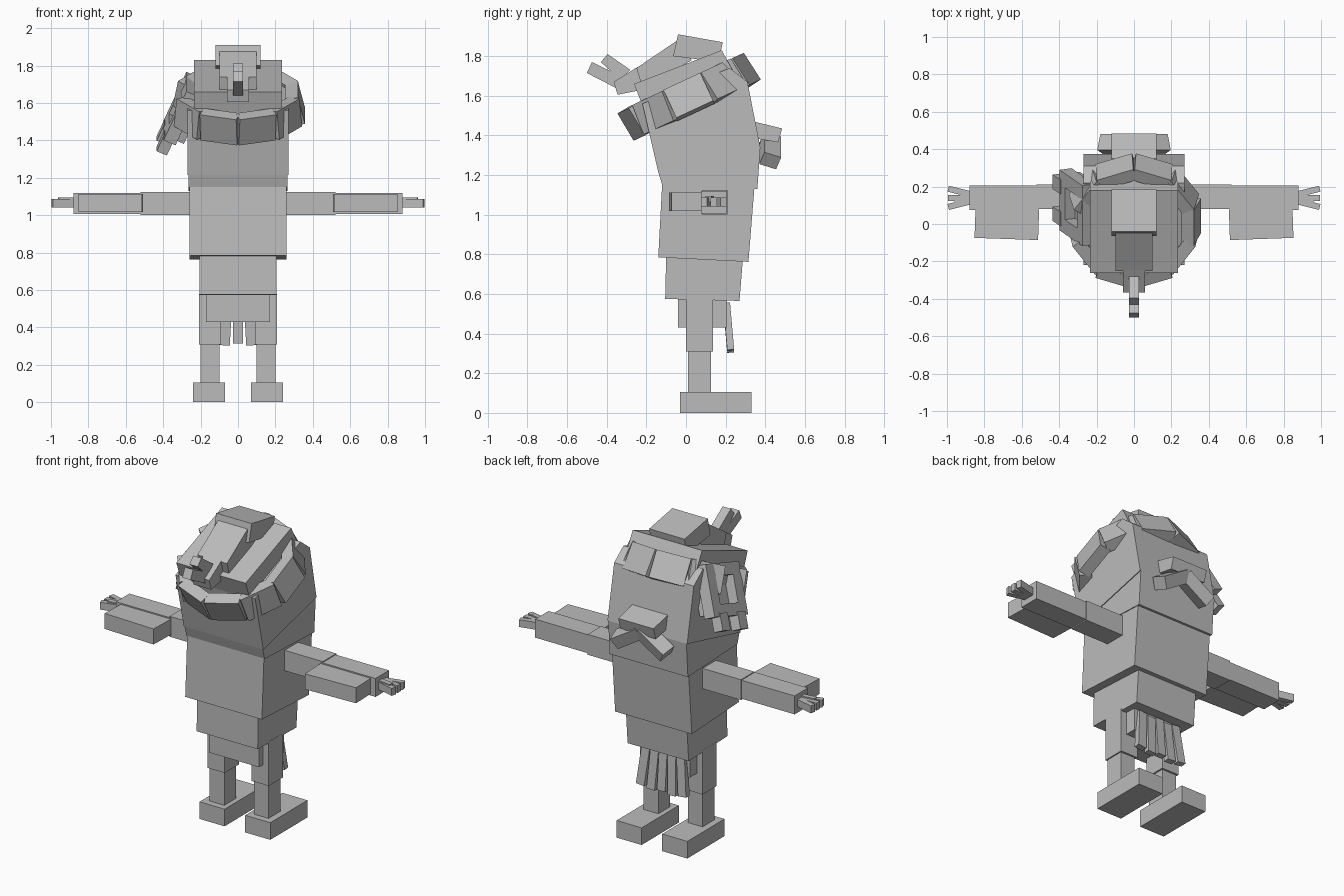
import bpy, bmesh
from math import radians, sin, cos, pi
from mathutils import Matrix, Vector, Euler

default = bpy.data.objects.get("Cube")
if default:
    bpy.data.objects.remove(default, do_unlink=True)

grey = bpy.data.materials.new("plain_grey")
grey.use_nodes = True
colour = (0.5, 0.5, 0.5, 1)
grey.diffuse_color = colour
grey.node_tree.nodes["Principled BSDF"].inputs["Base Color"].default_value = colour


def finish(name, bm):
    bmesh.ops.recalc_face_normals(bm, faces=bm.faces)
    mesh = bpy.data.meshes.new(name)
    bm.to_mesh(mesh)
    bm.free()
    mesh.materials.append(grey)
    obj = bpy.data.objects.new(name, mesh)
    bpy.context.collection.objects.link(obj)
    return obj


def box(name, centre, size, rot=Matrix()):
    bm = bmesh.new()
    matrix = Matrix.Translation(centre) @ rot.to_4x4() @ Matrix.Diagonal((*size, 1))
    bmesh.ops.create_cube(bm, size=1, matrix=matrix)
    return finish(name, bm)


def span(name, x, y, z):
    """Box given by its limits on each axis."""
    limits = (x, y, z)
    return box(name, [(a + b) / 2 for a, b in limits], [abs(b - a) for a, b in limits])


def prism(name, half_width, profile):
    """Side profile of (y, z) points, extruded across x."""
    bm = bmesh.new()
    face = bm.faces.new([bm.verts.new((-half_width, y, z)) for y, z in profile])
    new = bmesh.ops.extrude_face_region(bm, geom=[face])["geom"]
    moved = [v for v in new if isinstance(v, bmesh.types.BMVert)]
    bmesh.ops.translate(bm, verts=moved, vec=(2 * half_width, 0, 0))
    return finish(name, bm)


def turn(x=0, y=0, z=0):
    return Euler((radians(x), radians(y), radians(z))).to_matrix()


# Legs, arms and hands
for s, side in ((1, "left"), (-1, "right")):
    span(side + "_foot", (s * .07, s * .24), (-.03, .33), (0, .105))
    span(side + "_lower_leg", (s * .10, s * .20), (.01, .125), (.1, .35))
    span(side + "_upper_leg", (s * .09, s * .208), (0, .137), (.31, .58))
    span(side + "_upper_arm", (s * .2, s * .52), (.08, .21), (1.0, 1.125))
    span(side + "_forearm", (s * .51, s * .88), (.075, .205), (1.007, 1.12))
    box(side + "_forearm_pad", (s * .68, 0, 1.065), (.34, .16, .095), turn(z=s * 2))
    for i in (-1, 0, 1):
        box(f"{side}_finger_{i + 2}", (s * .93, .14 + i * .033, 1.065),
            (.13, .032, .045), turn(z=s * i * 14))
    box(side + "_thumb", (s * .91, .12, 1.08), (.1, .03, .03), turn(z=-s * 8))

# Body
span("waist_cloth", (-.17, .17), (-.04, .205), (.43, .58))
prism("hips", .207, [(-.105, .575), (.27, .565), (.288, .79), (-.1, .8)])
prism("torso", .26, [(-.14, .785), (.315, .762), (.345, 1.135), (-.12, 1.16)])
prism("neck", .265, [(-.12, 1.15), (.36, 1.13), (.375, 1.34), (-.14, 1.215)])
prism("head", .27, [(-.14, 1.215), (.375, 1.34), (.31, 1.67), (.22, 1.74), (-.22, 1.56)])

# Hanging tabs behind the waist cloth
for i in range(5):
    k = i - 2
    box(f"waist_tab_{i + 1}", (k * .065, .215, .435 - .01 * (i % 2)), (.055, .035, .24),
        turn(x=5, y=-k * 3))

# Nose and moustache
prism("nose", .12, [(.3, 1.48), (.485, 1.435), (.465, 1.365), (.32, 1.39)])
for s, side in ((1, "left"), (-1, "right")):
    box(side + "_moustache", (s * .085, .425, 1.325), (.2, .09, .075), turn(x=-20, y=s * 32))

# Ring of blocks around the tilted head; the right eye frame fills one gap
tilt = turn(x=25)
ring_centre = Vector((0, .015, 1.595))
leans = [6, -6, -14, -12, -8]
for i in range(10):
    if i == 7:
        continue
    angle = 18 + 36 * i
    a = radians(angle)
    lean = leans[min(i, 9 - i)]
    offset = tilt @ Vector((.305 * sin(a), -.305 * cos(a), 0))
    box(f"ring_block_{i + 1}", ring_centre + offset, (.205, .07, .16),
        tilt @ turn(z=angle) @ turn(x=lean))

# Eye frame with two hanging tabs
frame_rot = turn(x=18) @ turn(y=24)
frame_centre = Vector((-.305, .09, 1.57))


def framed(name, offset, size):
    box(name, frame_centre + frame_rot @ Vector(offset), size, frame_rot)


for s, word in ((1, "back"), (-1, "front")):
    framed(f"frame_{word}_bar", (0, s * .13, 0), (.07, .08, .3))
    framed(f"frame_{word}_tab", (-.01, s * .09 - .01, -.18), (.06, .08, .1))
for s, word in ((1, "top"), (-1, "bottom")):
    framed(f"frame_{word}_bar", (0, 0, s * .115), (.07, .2, .07))
framed("frame_backing", (.05, 0, 0), (.05, .3, .26))

# Cap, crest and spout
prism("cap", .235, [(-.262, 1.66), (-.22, 1.55), (.24, 1.72), (.18, 1.83)])
prism("crest", .12, [(-.065, 1.8), (-.04, 1.91), (.185, 1.87), (.165, 1.77)])
prism("front_slope", .1, [(-.25, 1.74), (-.05, 1.875), (.03, 1.78), (-.22, 1.64)])
prism("spout_base", .06, [(-.365, 1.67), (-.345, 1.605), (-.22, 1.63), (-.245, 1.745)])
prism("long_spout", .028, [(-.5, 1.715), (-.475, 1.77), (-.33, 1.7), (-.355, 1.64)])
prism("short_spout", .028, [(-.43, 1.77), (-.395, 1.81), (-.28, 1.73), (-.33, 1.68)])
